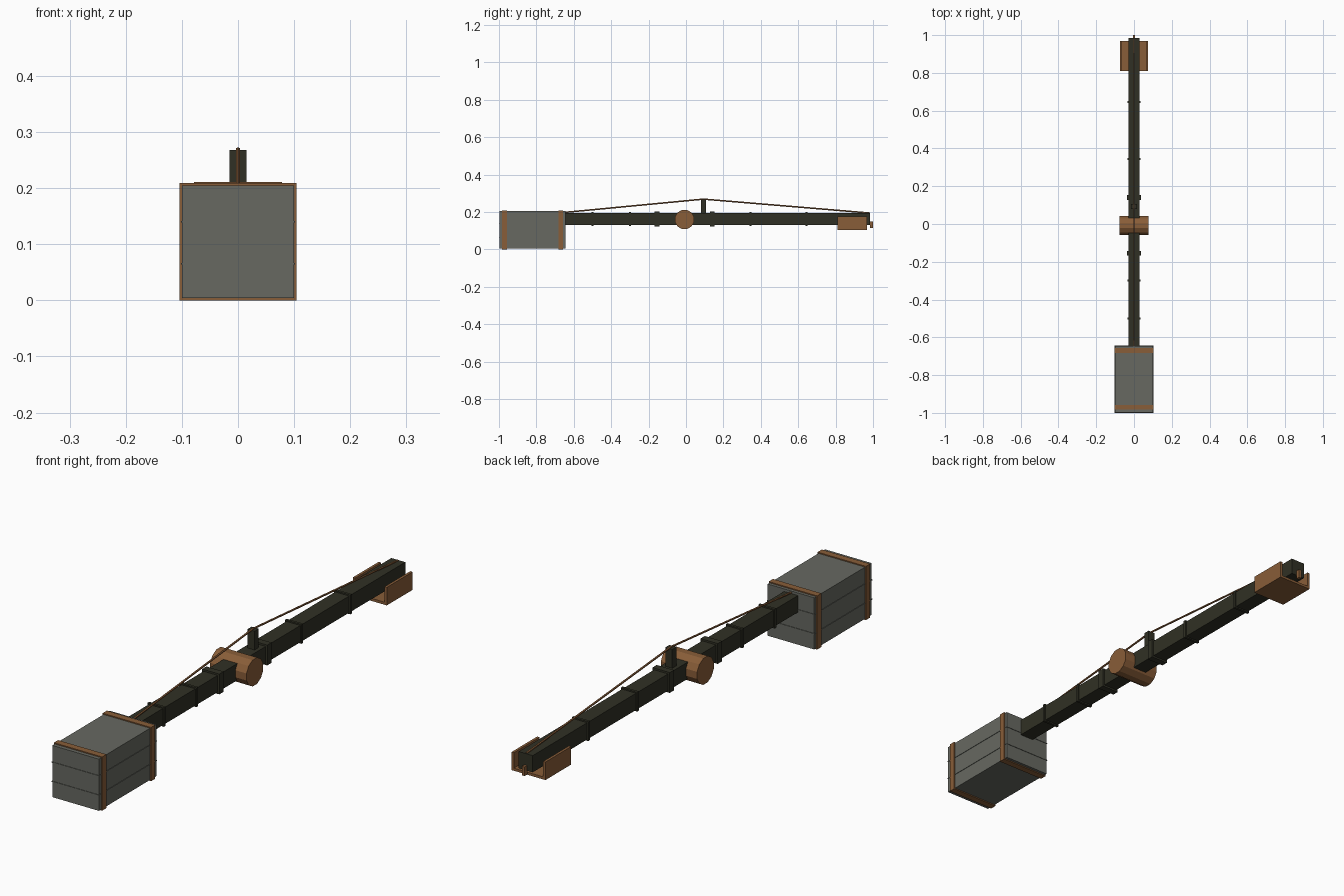
import bpy, math
from mathutils import Vector

cube = bpy.data.objects.get("Cube")
if cube:
    bpy.data.objects.remove(cube, do_unlink=True)


def material(name, rgb):
    m = bpy.data.materials.new(name)
    m.use_nodes = True
    m.diffuse_color = (*rgb, 1)
    m.node_tree.nodes["Principled BSDF"].inputs["Base Color"].default_value = (*rgb, 1)
    return m


WOOD = material("brown wood", (0.25, 0.11, 0.04))
DARK = material("dark timber", (0.03, 0.03, 0.018))
GREY = material("weathered grey", (0.135, 0.14, 0.12))


def box(name, x, y, z, mat):
    """Box from (min, max) ranges on each axis."""
    bpy.ops.mesh.primitive_cube_add(size=1)
    o = bpy.context.object
    o.name = name
    for v in o.data.vertices:
        v.co = [r[0] if c < 0 else r[1] for c, r in zip(v.co, (x, y, z))]
    o.data.materials.append(mat)
    return o


def rod(name, a, b, radius, sides, mat, turn=0):
    """Straight prism between two points."""
    a, b = Vector(a), Vector(b)
    bpy.ops.mesh.primitive_cylinder_add(vertices=sides, radius=radius,
                                        depth=(b - a).length, location=(a + b) / 2)
    o = bpy.context.object
    o.name = name
    o.rotation_mode = 'QUATERNION'
    o.rotation_quaternion = (b - a).to_track_quat('Z', 'Y')
    for v in o.data.vertices:
        c, s = math.cos(turn), math.sin(turn)
        v.co.x, v.co.y = c * v.co.x - s * v.co.y, s * v.co.x + c * v.co.y
    o.data.materials.append(mat)
    return o


# Throwing beam with its collars
box("beam", (-0.03, 0.03), (-0.66, 0.985), (0.13, 0.195), DARK)
for y, half, lip in ((-0.5, 0.005, 0.005), (-0.3, 0.005, 0.005), (-0.155, 0.013, 0.007),
                     (0.14, 0.013, 0.007), (0.345, 0.005, 0.005), (0.645, 0.005, 0.005)):
    box("beam_collar", (-0.03 - lip, 0.03 + lip), (y - half, y + half),
        (0.13 - lip, 0.195 + lip), DARK)

# Pivot axle, flat side up
rod("axle", (-0.078, -0.008, 0.16), (0.078, -0.008, 0.16), 0.053, 12, WOOD, math.pi / 12)

# Rope strut and bracing rope
box("rope_post", (-0.015, 0.015), (0.08, 0.106), (0.19, 0.268), DARK)
for end in ((0, -0.65, 0.198), (0, 0.98, 0.195)):
    rod("bracing_rope", (0, 0.093, 0.269), end, 0.004, 6, WOOD)

# Counterweight crate with plank seams and wrapped bands
box("crate", (-0.1, 0.1), (-0.998, -0.645), (0.004, 0.205), GREY)
for z in (0.065, 0.14):
    box("crate_seam", (-0.102, 0.102), (-1.0, -0.643), (z - 0.0015, z + 0.0015), GREY)
for y in (-0.97, -0.67):
    box("crate_band", (-0.104, 0.104), (y - 0.013, y + 0.013), (0, 0.209), WOOD)

# Sling trough at the tip
box("trough_floor", (-0.073, 0.073), (0.81, 0.968), (0.105, 0.115), WOOD)
for s in (-1, 1):
    box("trough_wall", sorted((s * 0.063, s * 0.073)), (0.81, 0.968), (0.105, 0.175), WOOD)

# Release pin
box("release_pin", (-0.006, 0.006), (0.983, 1.0), (0.115, 0.15), WOOD)
